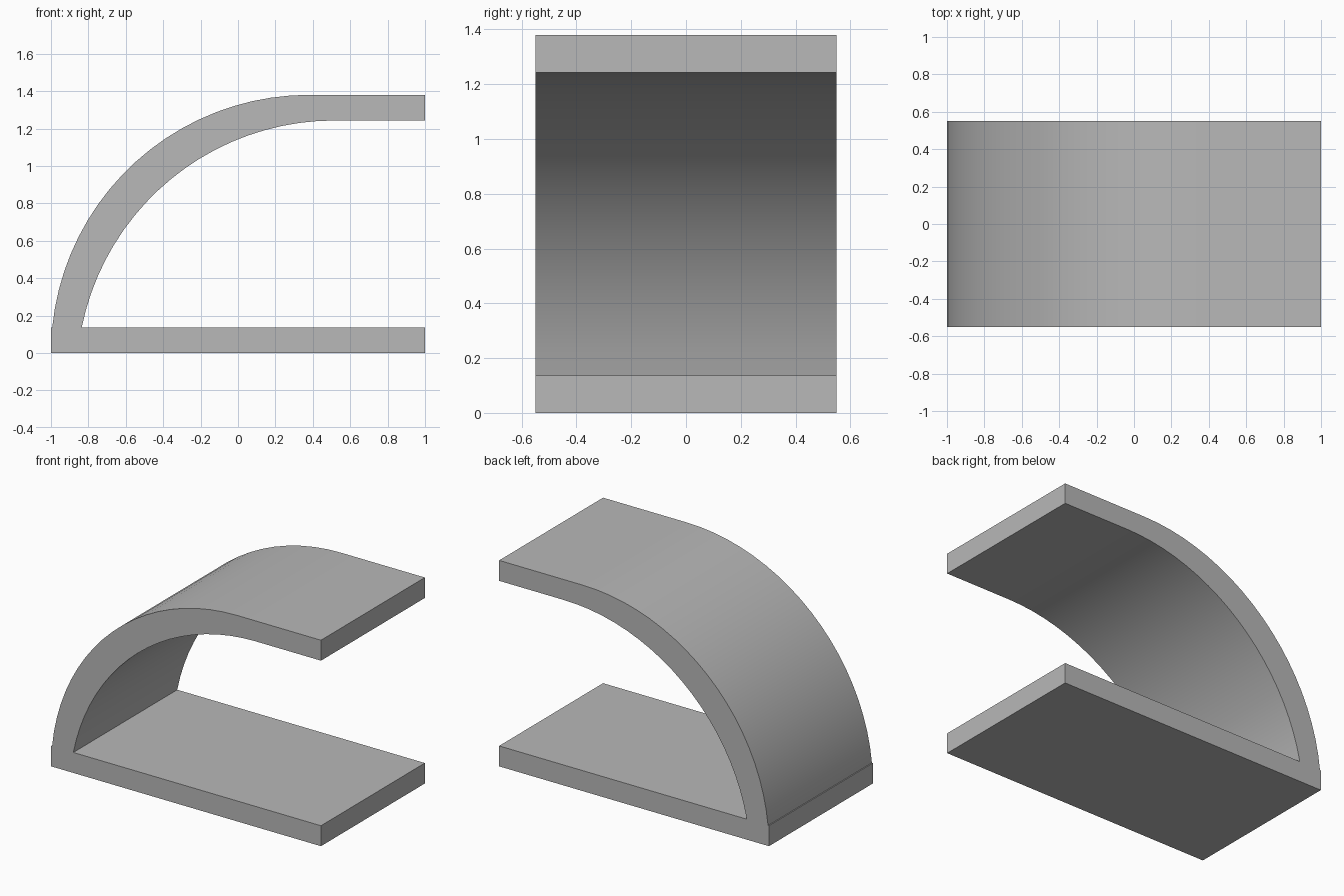
import bpy, bmesh, math

cube = bpy.data.objects.get("Cube")
if cube:
    bpy.data.objects.remove(cube, do_unlink=True)

# Dimensions
RADIUS = 1.38
THICK = 0.137
HALF_DEPTH = 0.55
SEGMENTS = 20

grey = bpy.data.materials.new("plain_grey")
grey.use_nodes = True
colour = (0.48, 0.48, 0.48, 1)
grey.diffuse_color = colour
grey.node_tree.nodes["Principled BSDF"].inputs["Base Color"].default_value = colour


def quarter_arc(cx, cz):
    """Arc points from the plate's upper surface up to the flat roof."""
    start = math.asin((THICK - cz) / RADIUS)
    angles = [start + (math.pi / 2 - start) * i / SEGMENTS for i in range(SEGMENTS + 1)]
    return [(cx - RADIUS * math.cos(a), cz + RADIUS * math.sin(a)) for a in angles]


# Side profile: floor plate, outer curve, roof end, inner curve
outer = quarter_arc(RADIUS - 1, 0)
inner = quarter_arc(RADIUS - 1 + THICK, -THICK)
profile = [(1, 0), (-1, 0), (-1, THICK)] + outer
profile += [(1, RADIUS), (1, RADIUS - THICK)] + inner[::-1] + [(1, THICK)]

# Extrude the profile through the depth
bm = bmesh.new()
verts = [bm.verts.new((x, -HALF_DEPTH, z)) for x, z in profile]
face = bm.faces.new(verts)
result = bmesh.ops.extrude_face_region(bm, geom=[face])
back = [v for v in result["geom"] if isinstance(v, bmesh.types.BMVert)]
bmesh.ops.translate(bm, verts=back, vec=(0, 2 * HALF_DEPTH, 0))
bmesh.ops.recalc_face_normals(bm, faces=bm.faces)

mesh = bpy.data.meshes.new("curved_shell_with_floor")
bm.to_mesh(mesh)
bm.free()
mesh.materials.append(grey)
shell = bpy.data.objects.new("curved_shell_with_floor", mesh)
bpy.context.collection.objects.link(shell)

# Smooth the curves and keep the edges sharp
bpy.ops.object.select_all(action="DESELECT")
shell.select_set(True)
bpy.context.view_layer.objects.active = shell
bpy.ops.object.shade_smooth_by_angle(angle=math.radians(30))
